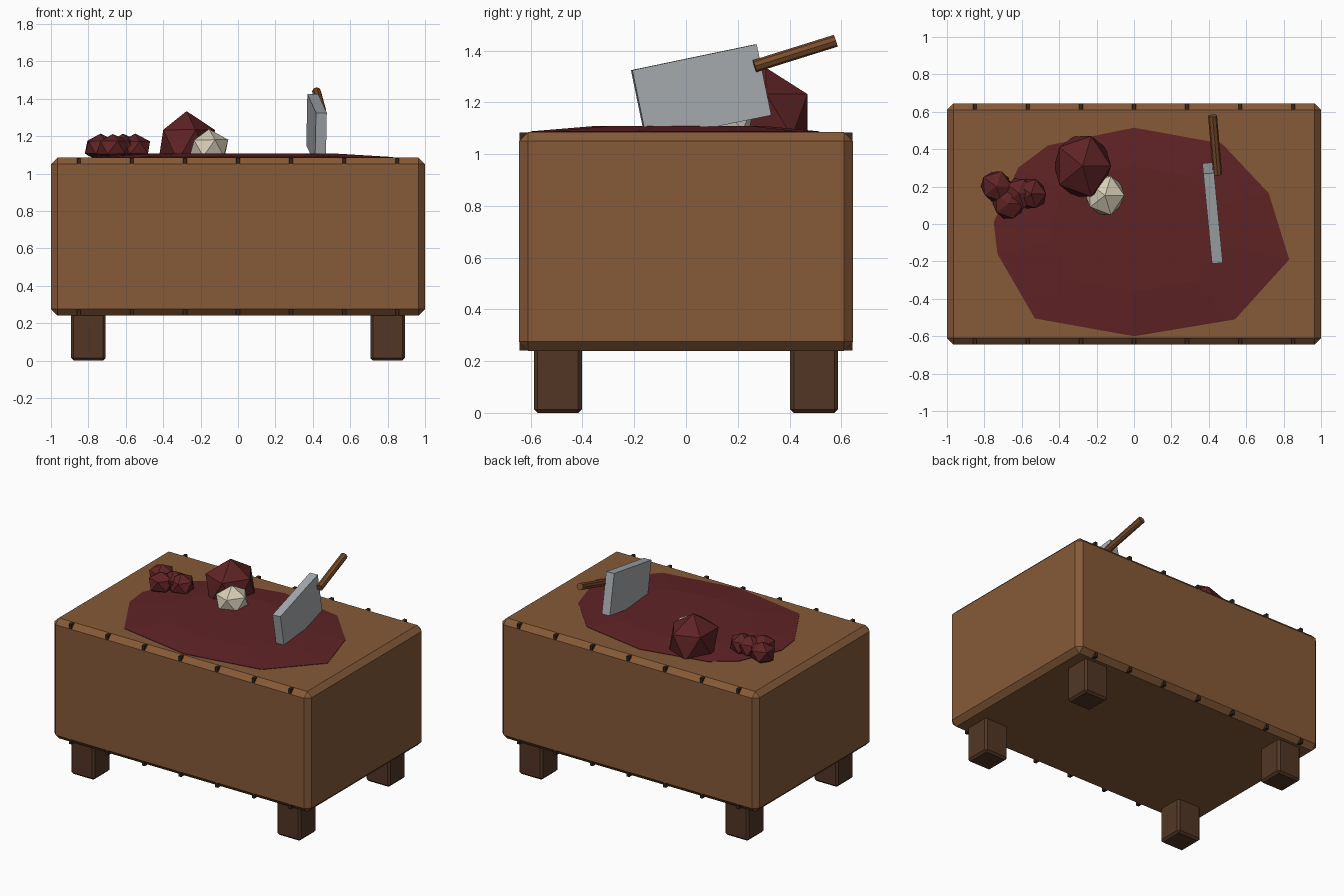
import bpy, bmesh, math, random
from mathutils import Vector, Euler

if "Cube" in bpy.data.objects:
    bpy.data.objects.remove(bpy.data.objects["Cube"])

random.seed(4)


def material(name, rgb):
    m = bpy.data.materials.new(name)
    lin = [((c / 255 + 0.055) / 1.055) ** 2.4 for c in rgb]
    m.diffuse_color = (*lin, 1)
    m.use_nodes = True
    m.node_tree.nodes["Principled BSDF"].inputs["Base Color"].default_value = m.diffuse_color
    return m


WOOD = material("wood", (134, 90, 56))
DARK = material("dark wood", (82, 54, 37))
SEAM = material("seam brown", (56, 37, 24))
GRIP = material("handle wood", (122, 77, 43))
RED = material("meat red", (95, 35, 37))
BONE = material("bone", (214, 206, 184))
STEEL = material("steel", (168, 172, 176))


def finish(bm, name, mat):
    bmesh.ops.recalc_face_normals(bm, faces=bm.faces)
    me = bpy.data.meshes.new(name)
    bm.to_mesh(me)
    bm.free()
    me.materials.append(mat)
    ob = bpy.data.objects.new(name, me)
    bpy.context.collection.objects.link(ob)
    return ob


def box(name, centre, size, mat, bevel=0.0, rot=(0, 0, 0)):
    bm = bmesh.new()
    bmesh.ops.create_cube(bm, size=1)
    bmesh.ops.scale(bm, vec=size, verts=bm.verts)
    if bevel:
        bmesh.ops.bevel(bm, geom=bm.edges[:], offset=bevel, segments=1, affect='EDGES')
    ob = finish(bm, name, mat)
    ob.location, ob.rotation_euler = centre, Euler(rot)
    return ob


def chunk(name, centre, radii, mat, jitter=0.06):
    bm = bmesh.new()
    bmesh.ops.create_icosphere(bm, subdivisions=1, radius=1)
    for v in bm.verts:
        v.co *= 1 + random.uniform(-jitter, jitter)
    bmesh.ops.scale(bm, vec=radii, verts=bm.verts)
    ob = finish(bm, name, mat)
    ob.location = centre
    return ob


# Chopping block with plank seams that show at its chamfers
box("block", (0, 0, 0.6625), (2, 1.29, 0.845), WOOD, 0.035)
for i in range(-3, 4):
    box(f"plank_seam_{i + 4}", (i * 0.284, 0, 0.6625), (0.02, 1.288, 0.843), SEAM)

# Legs
for sx in (-1, 1):
    for sy in (-1, 1):
        side = ("front" if sy < 0 else "back") + ("_left" if sx < 0 else "_right")
        box(f"{side}_leg", (sx * 0.8, sy * 0.495, 0.135), (0.185, 0.185, 0.27), DARK, 0.014)

# Blood pool: an irregular low dome
rim = [(0, .515), (-.46, .42), (-.62, .30), (-.75, .01), (-.73, -.16), (-.53, -.505),
       (0, -.60), (.54, -.51), (.83, -.19), (.72, .165), (.47, .43)]
bm = bmesh.new()
rings = [[bm.verts.new((x * s, y * s, z)) for x, y in rim]
         for s, z in ((1, 1.075), (1, 1.088), (0.6, 1.108))]
for lo, hi in zip(rings, rings[1:]):
    for i in range(len(rim)):
        j = (i + 1) % len(rim)
        bm.faces.new((lo[i], lo[j], hi[j], hi[i]))
bm.faces.new(rings[-1])
bm.faces.new(rings[0])
finish(bm, "blood_pool", RED)

# Meat and bone
chunk("large_meat_chunk", (-0.275, 0.31, 1.15), (0.17, 0.19, 0.185), RED, 0.02)
chunk("bone_chunk", (-0.155, 0.153, 1.135), (0.113, 0.12, 0.1), BONE, 0.04)
for i, (x, y) in enumerate([(-.735, .20), (-.67, .11), (-.615, .165), (-.55, .16)]):
    chunk(f"small_meat_chunk_{i + 1}", (x, y, 1.14), (0.092, 0.092, 0.075), RED)

# Cleaver stuck in the block
box("cleaver_blade", (0.42, 0.0585, 1.2375), (0.058, 0.493, 0.28), STEEL,
    rot=(math.radians(11.7), 0, math.radians(5.5)))
a, b = Vector((0.447, 0.265, 1.34)), Vector((0.42, 0.578, 1.438))
bm = bmesh.new()
bmesh.ops.create_cone(bm, cap_ends=True, segments=8, radius1=0.024, radius2=0.024,
                      depth=(b - a).length)
handle = finish(bm, "cleaver_handle", GRIP)
handle.location = (a + b) / 2
handle.rotation_euler = (b - a).to_track_quat('Z', 'Y').to_euler()
